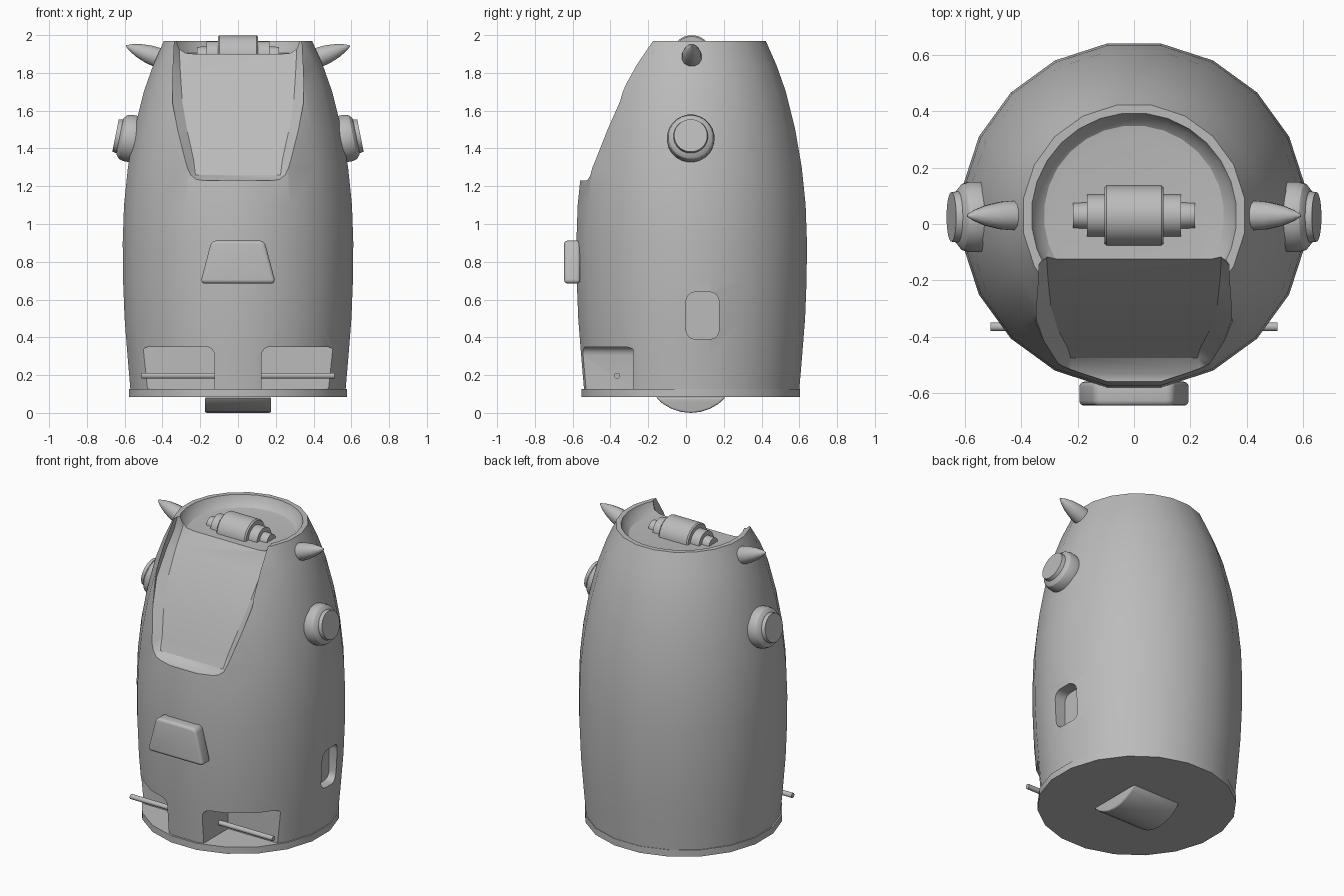
import bpy, bmesh, math
from mathutils import Matrix, Vector

cube = bpy.data.objects.get("Cube")
if cube:
    bpy.data.objects.remove(cube, do_unlink=True)

grey = bpy.data.materials.new("plain grey")
grey.use_nodes = True
grey.diffuse_color = (0.5, 0.5, 0.5, 1)
grey.node_tree.nodes["Principled BSDF"].inputs["Base Color"].default_value = (0.5, 0.5, 0.5, 1)

CY = 0.03  # the body axis sits slightly behind the origin


def loft(name, rings, matrix=Matrix(), corner=0):
    """Closed skin through rings of points; corner rounds the lengthwise edges."""
    bm = bmesh.new()
    loops = [[bm.verts.new(matrix @ Vector(p)) for p in ring] for ring in rings]
    n = len(loops[0])
    for a, b in zip(loops, loops[1:]):
        for i in range(n):
            j = (i + 1) % n
            bm.faces.new((a[i], a[j], b[j], b[i]))
    bm.faces.new(loops[0])
    bm.faces.new(loops[-1])
    if corner:
        edges = [bm.edges.get((a, b)) for a, b in zip(loops[0], loops[-1])]
        bmesh.ops.bevel(bm, geom=edges, offset=corner, segments=4, profile=0.5, affect='EDGES')
    bmesh.ops.recalc_face_normals(bm, faces=bm.faces)
    mesh = bpy.data.meshes.new(name)
    bm.to_mesh(mesh)
    bm.free()
    mesh.materials.append(grey)
    obj = bpy.data.objects.new(name, mesh)
    bpy.context.collection.objects.link(obj)
    return obj


def lathe(name, profile, sides=20, matrix=Matrix()):
    """Revolve (radius, height) pairs around local z."""
    angles = [(i + 0.5) * math.tau / sides for i in range(sides)]
    rings = [[(r * math.cos(a), r * math.sin(a), h) for a in angles] for r, h in profile]
    return loft(name, rings, matrix)


def prism(name, outline, axis, start, end, corner=0):
    """Extrude a (horizontal, z) outline along x or y."""
    def place(d):
        return [(d, u, z) if axis == "x" else (u, d, z) for u, z in outline]
    return loft(name, [place(start), place(end)], corner=corner)


def aim(origin, direction):
    turn = Vector(direction).to_track_quat('Z', 'Y').to_matrix().to_4x4()
    return Matrix.Translation(origin) @ turn


def apply(obj, mod):
    bpy.context.view_layer.objects.active = obj
    bpy.ops.object.modifier_apply(modifier=mod.name)


def carve(obj, cutter):
    mod = obj.modifiers.new("cut", 'BOOLEAN')
    mod.operation, mod.solver, mod.object = 'DIFFERENCE', 'EXACT', cutter
    apply(obj, mod)
    bpy.data.objects.remove(cutter, do_unlink=True)


def soften(obj, width):
    mod = obj.modifiers.new("soft edges", 'BEVEL')
    mod.width, mod.segments = width, 3
    apply(obj, mod)


def box(u0, u1, z0, z1):
    return [(u0, z0), (u1, z0), (u1, z1), (u0, z1)]


# Barrel-shaped body
axis = Matrix.Translation((0, CY, 0))
body = lathe("body", [(0.577, 0.125), (0.592, 0.3), (0.608, 0.5), (0.616, 0.7), (0.618, 0.9),
                      (0.611, 1.1), (0.59, 1.3), (0.555, 1.5), (0.505, 1.7),
                      (0.455, 1.84), (0.397, 1.97)], matrix=axis)

# Sunken top with a rounded gutter around a flat disc
carve(body, lathe("top_cutter", [(0.275, 1.9), (0.32, 1.905), (0.35, 1.93), (0.365, 1.97),
                                 (0.365, 2.2)], 28, axis))

# Sloping recess down the front: height, front half width, panel half width, panel depth
levels = [(1.23, 0.25, 0.22, -0.53), (1.26, 0.26, 0.225, -0.475), (1.34, 0.282, 0.235, -0.44),
          (1.5, 0.32, 0.27, -0.375), (1.65, 0.348, 0.295, -0.295), (1.8, 0.345, 0.305, -0.2),
          (1.9, 0.34, 0.31, -0.125), (2.1, 0.33, 0.3, -0.06)]
carve(body, loft("front_cutter", [[(-w, -1, z), (w, -1, z), (w, d - 0.04, z),
                                   (b, d, z), (-b, d, z), (-w, d - 0.04, z)]
                                  for z, w, b, d in levels]))

# Two low openings at the front and one pocket on the left side
for s in (-1, 1):
    carve(body, prism("opening_cutter", box(s * 0.125, s * 0.515, 0.02, 0.35),
                      "y", -1, -0.28, 0.045))
carve(body, prism("pocket_cutter", box(0, 0.175, 0.39, 0.64), "x", 0.53, 1, 0.05))

# Base plate
lathe("base_plate", [(0.585, 0.083), (0.585, 0.126)], matrix=Matrix.Translation((0, 0.025, 0)))

# Curved foot under the base
arc = [math.radians(-48 + 12 * i) for i in range(9)]
foot = prism("foot", [(0.025 + 0.25 * math.sin(a), 0.25 - 0.25 * math.cos(a)) for a in arc],
             "x", -0.175, 0.175)
soften(foot, 0.01)

# Raised plate on the front
plate = prism("front_plate", [(-0.2, 0.685), (0.2, 0.685), (0.14, 0.912), (-0.14, 0.912)],
              "y", -0.56, -0.645, 0.025)
soften(plate, 0.018)

# Stepped roller on the top disc
lathe("top_roller", [(0.045, -0.217), (0.047, -0.166), (0.075, -0.166), (0.075, -0.105),
                     (0.1, -0.105), (0.107, -0.097), (0.107, 0.097), (0.1, 0.105),
                     (0.075, 0.105), (0.075, 0.166), (0.047, 0.166), (0.045, 0.217)],
      24, aim((0, CY, 1.893), (1, 0, 0)))

for s, side in ((1, "left"), (-1, "right")):
    # Round side stud
    lathe(side + "_stud", [(0.115, -0.08), (0.125, -0.03), (0.126, 0.02), (0.118, 0.045),
                           (0.1, 0.06), (0.092, 0.062), (0.088, 0.085)],
          24, aim((s * 0.565, 0.025, 1.452), (s, 0, 0.2)))
    # Short upswept horn
    lathe(side + "_horn", [(0.054, -0.04), (0.055, 0.02), (0.05, 0.08), (0.037, 0.135),
                           (0.02, 0.178), (0.004, 0.205)],
          12, aim((s * 0.4, CY, 1.872), (s, 0, 0.37)))
    # Thin bar across the low opening
    lathe(side + "_bar", [(0.016, 0.11), (0.016, 0.51)], 12, aim((0, -0.365, 0.197), (s, 0, 0)))

# Smooth shading with crisp edges
for obj in bpy.context.collection.objects:
    obj.select_set(obj.type == 'MESH')
bpy.context.view_layer.objects.active = body
bpy.ops.object.shade_smooth_by_angle(angle=math.radians(32))
